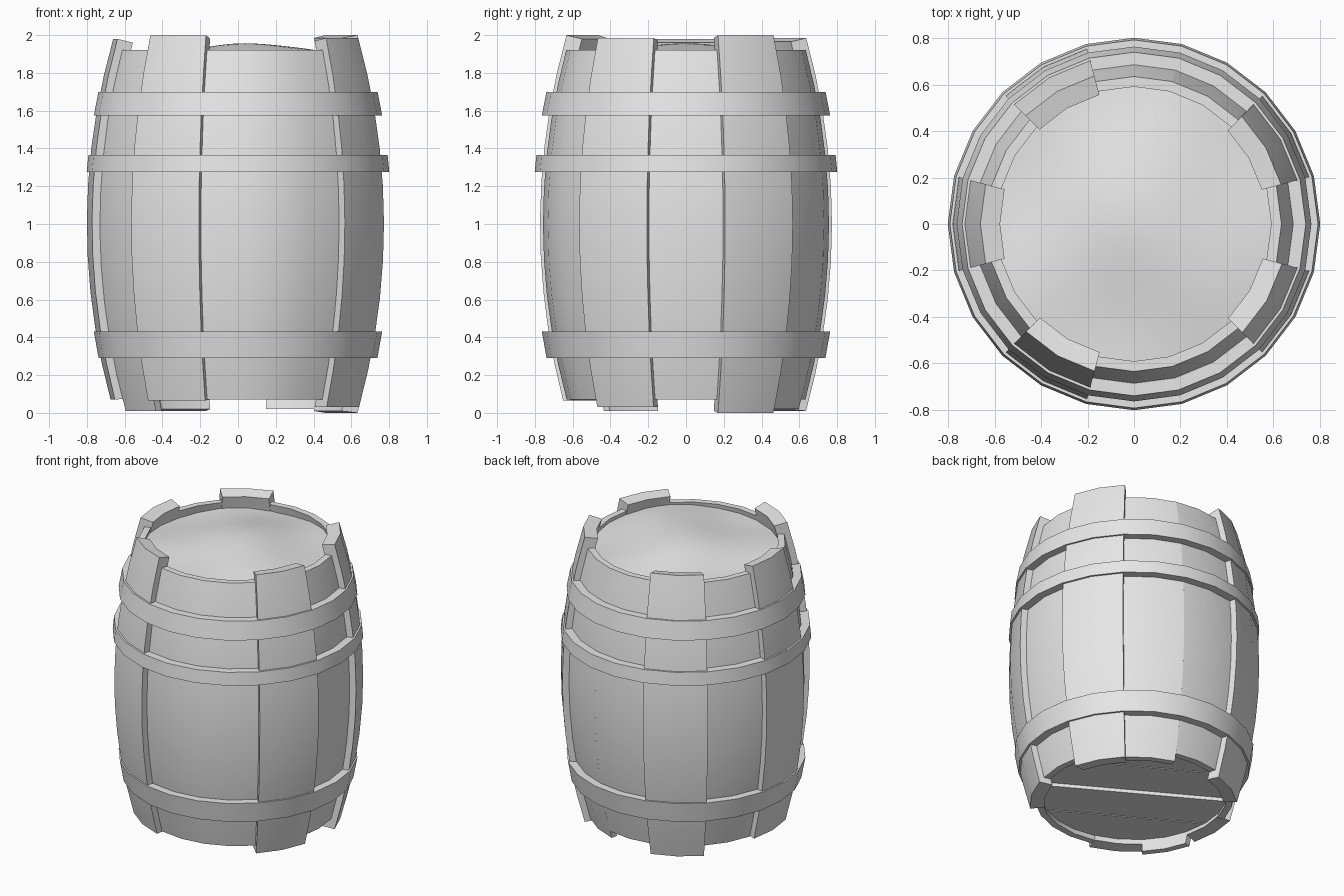
import bpy, bmesh, math
from mathutils import Vector

cube = bpy.data.objects.get("Cube")
if cube:
    bpy.data.objects.remove(cube)

grey = bpy.data.materials.new("plain_grey")
grey.use_nodes = True
grey.diffuse_color = (0.8, 0.8, 0.8, 1)
grey.node_tree.nodes["Principled BSDF"].inputs["Base Color"].default_value = (0.8, 0.8, 0.8, 1)


def finish(name, bm):
    """Turn a bmesh into a smooth-by-angle object."""
    bmesh.ops.recalc_face_normals(bm, faces=bm.faces)
    mesh = bpy.data.meshes.new(name)
    bm.to_mesh(mesh)
    bm.free()
    mesh.materials.append(grey)
    obj = bpy.data.objects.new(name, mesh)
    bpy.context.collection.objects.link(obj)
    bpy.ops.object.select_all(action="DESELECT")
    obj.select_set(True)
    bpy.context.view_layer.objects.active = obj
    bpy.ops.object.shade_smooth_by_angle(angle=math.radians(30))
    return obj


def sweep(name, profile, start, end):
    """Sweep a closed (radius, z) profile around z in 15 degree steps."""
    bm = bmesh.new()
    steps = round((end - start) / 15)
    full = end - start == 360
    rings = []
    for i in range(steps if full else steps + 1):
        a = math.radians(start + 15 * i)
        rings.append([bm.verts.new((r * math.cos(a), r * math.sin(a), z)) for r, z in profile])
    n = len(profile)
    for i in range(steps):
        p, q = rings[i], rings[(i + 1) % len(rings)]
        for j in range(n):
            k = (j + 1) % n
            bm.faces.new((p[j], p[k], q[k], q[j]))
    if not full:
        # Side caps as strips between the outer and inner half of the profile
        for ring in (rings[0], rings[-1]):
            for j in range(n // 2 - 1):
                bm.faces.new((ring[j], ring[j + 1], ring[n - 2 - j], ring[n - 1 - j]))
    return finish(name, bm)


def bulge(z):
    return 0.8 - 0.145 * (z - 1) ** 2


def stave_profile(outset, inset, bottom, top, bottom_in, top_in, rows=10):
    """Curved stave section: outer side upward, inner side back down."""
    def side(depth, lo, hi):
        zs = [lo + (hi - lo) * i / rows for i in range(rows + 1)]
        return [(bulge(z) - depth, z) for z in zs]
    return side(outset, bottom, top) + side(inset, bottom_in, top_in)[::-1]


# Recessed staves: start angle, end angle, bottom height
recessed = [(45, 75, 0.02), (75, 105, 0.07), (135, 165, 0.07),
            (195, 225, 0.01), (255, 315, 0.07), (-15, 15, 0.07)]
for i, (a, b, low) in enumerate(recessed):
    sweep(f"recessed_stave_{i + 1}", stave_profile(0.043, 0.087, low, 1.92, low, 1.92), a, b)

# Raised staves: centre angle, outer bottom, inner bottom, outer top, inner top
raised = [(30, 0.0, 0.01, 2.0, 1.985), (-30, 0.03, 0.03, 1.985, 1.97),
          (120, 0.01, 0.02, 1.985, 1.965), (180, 0.07, 0.08, 1.98, 1.96),
          (240, 0.065, 0.07, 2.0, 1.98)]
for i, (c, low, low_in, top, top_in) in enumerate(raised):
    sweep(f"raised_stave_{i + 1}", stave_profile(0, 0.09, low, top, low_in, top_in), c - 15, c + 15)

# Hoops: bottom height, top height, bottom radius, top radius
hoops = [("lower", 0.29, 0.43, 0.738, 0.763), ("middle", 1.275, 1.365, 0.801, 0.792),
         ("upper", 1.575, 1.7, 0.763, 0.739)]
for name, z0, z1, r0, r1 in hoops:
    sweep(f"{name}_hoop", [(r0, z0), (r1, z1), (r1 - 0.06, z1), (r0 - 0.06, z0)], 0, 360)

# Heaped contents: a gently uneven mound inside the rim
bm = bmesh.new()
radius, rows, sides = 0.602, 12, 48


def heap(x, y):
    mound = 0.085 * math.exp(-5 * ((x - 0.08) ** 2 + (y + 0.06) ** 2))
    wave = 0.014 * math.sin(7 * x + 2) * math.cos(6 * y - 1)
    return 1.868 + mound + wave


centre = bm.verts.new((0, 0, heap(0, 0)))
last = None
for i in range(1, rows + 1):
    r = radius * i / rows
    ring = []
    for j in range(sides):
        a = math.tau * j / sides
        x, y = r * math.cos(a), r * math.sin(a)
        ring.append(bm.verts.new((x, y, heap(x, y))))
    for j in range(sides):
        k = (j + 1) % sides
        if last:
            bm.faces.new((last[j], ring[j], ring[k], last[k]))
        else:
            bm.faces.new((centre, ring[j], ring[k]))
    last = ring
contents = finish("heaped_contents", bm)
# An open sheet must face upward
if contents.data.polygons[0].normal.z < 0:
    contents.data.flip_normals()

# Floor boards running across the barrel
along = Vector((math.cos(math.radians(150)), math.sin(math.radians(150)), 0))
across = Vector((math.cos(math.radians(60)), math.sin(math.radians(60)), 0))
floor_radius, width, gap = 0.61, 0.305, 0.004
for i in range(4):
    lo, hi = (i - 2) * width + gap, (i - 1) * width - gap
    z = 0.11 if i < 2 else 0.13
    offsets = [lo + (hi - lo) * t / 6 for t in range(7)]
    halves = [math.sqrt(max(floor_radius ** 2 - o * o, 0)) for o in offsets]
    outline = [across * o + along * w for o, w in zip(offsets, halves)]
    outline += [across * o - along * w for o, w in zip(offsets[::-1], halves[::-1])]
    bm = bmesh.new()
    face = bm.faces.new([bm.verts.new(p + Vector((0, 0, z))) for p in outline])
    grown = bmesh.ops.extrude_face_region(bm, geom=[face])["geom"]
    bmesh.ops.translate(bm, vec=(0, 0, 0.04),
                        verts=[g for g in grown if isinstance(g, bmesh.types.BMVert)])
    finish(f"floor_board_{i + 1}", bm)
